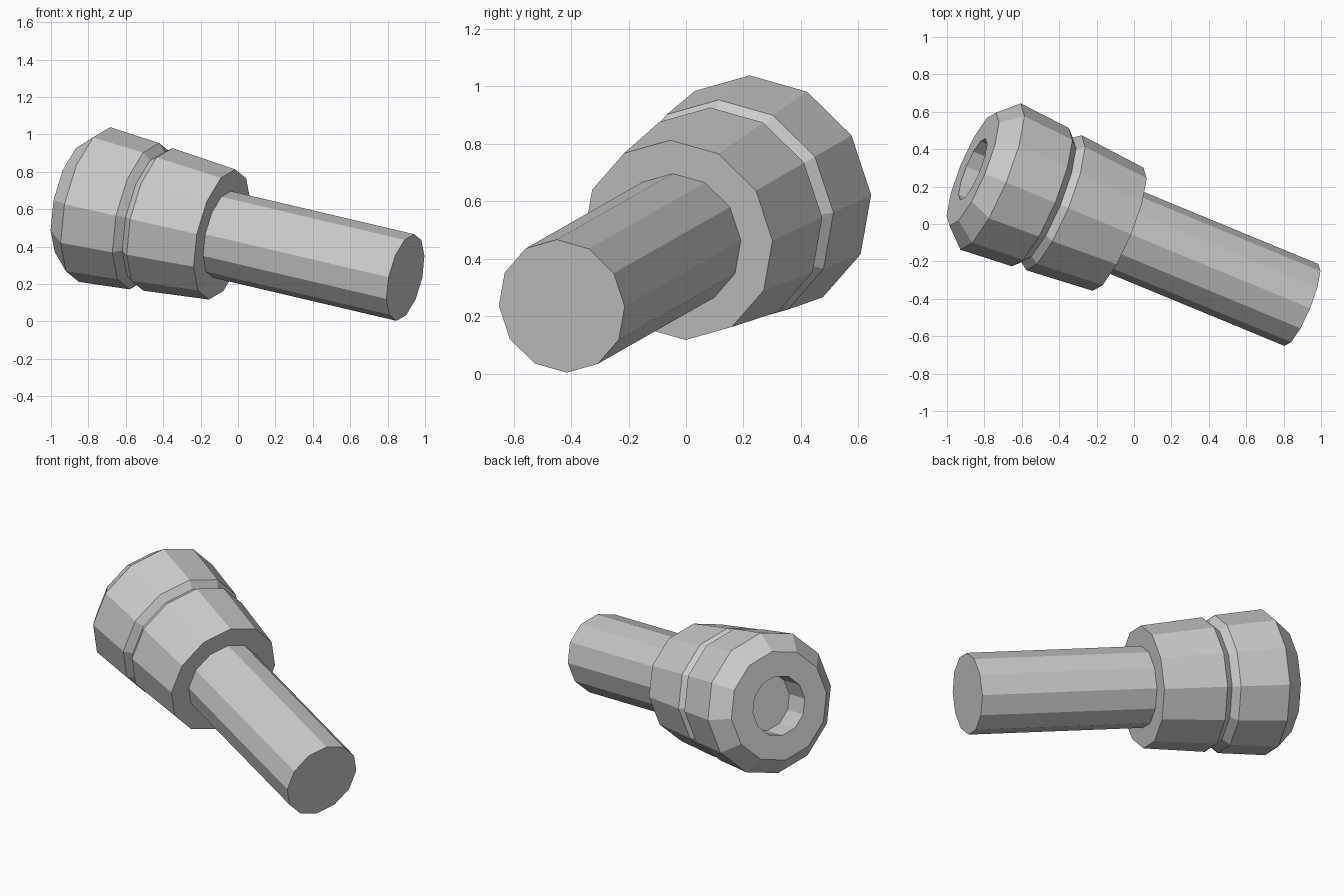
import bpy, bmesh, math
from mathutils import Matrix, Vector

if "Cube" in bpy.data.objects:
    bpy.data.objects.remove(bpy.data.objects["Cube"])

SIDES = 12

# Tilted frame: local z runs from the shoulder towards the socket head
axis = Vector((-0.903, 0.373, 0.212)).normalized()
up = Vector((0.19, -0.072, 0.979))
up = (up - axis * up.dot(axis)).normalized()
side = axis.cross(up)
origin = Vector((-0.085, -0.028, 0.465))
frame = Matrix.Translation(origin) @ Matrix((up, side, axis)).transposed().to_4x4()


def lathe(name, profile, cap_start=False, cap_end=False):
    """Spin (radius, height) points into a flat-sided solid of revolution."""
    bm = bmesh.new()
    rings = []
    for r, h in profile:
        rings.append([bm.verts.new((r * math.cos(2 * math.pi * i / SIDES),
                                    r * math.sin(2 * math.pi * i / SIDES), h))
                      for i in range(SIDES)])
    for a, b in zip(rings, rings[1:]):
        for i in range(SIDES):
            j = (i + 1) % SIDES
            bm.faces.new((a[i], a[j], b[j], b[i]))
    if cap_start:
        bm.faces.new(rings[0][::-1])
    if cap_end:
        bm.faces.new(rings[-1])
    mesh = bpy.data.meshes.new(name)
    bm.to_mesh(mesh)
    bm.free()
    obj = bpy.data.objects.new(name, mesh)
    bpy.context.collection.objects.link(obj)
    obj.matrix_world = frame
    return obj


# Plain shaft, closed at its free end
lathe("shaft", [(0.237, -1.085), (0.237, 0.0)], cap_start=True)

# Collar, V groove, flared head, chamfer and recessed socket
lathe("head", [
    (0.237, 0.0), (0.356, 0.0),       # shoulder
    (0.39, 0.38), (0.36, 0.42),       # collar into groove
    (0.40, 0.46), (0.423, 0.755),     # head
    (0.327, 0.86), (0.178, 0.86),     # chamfer and rim
    (0.178, 0.69),                    # socket wall
], cap_end=True)
